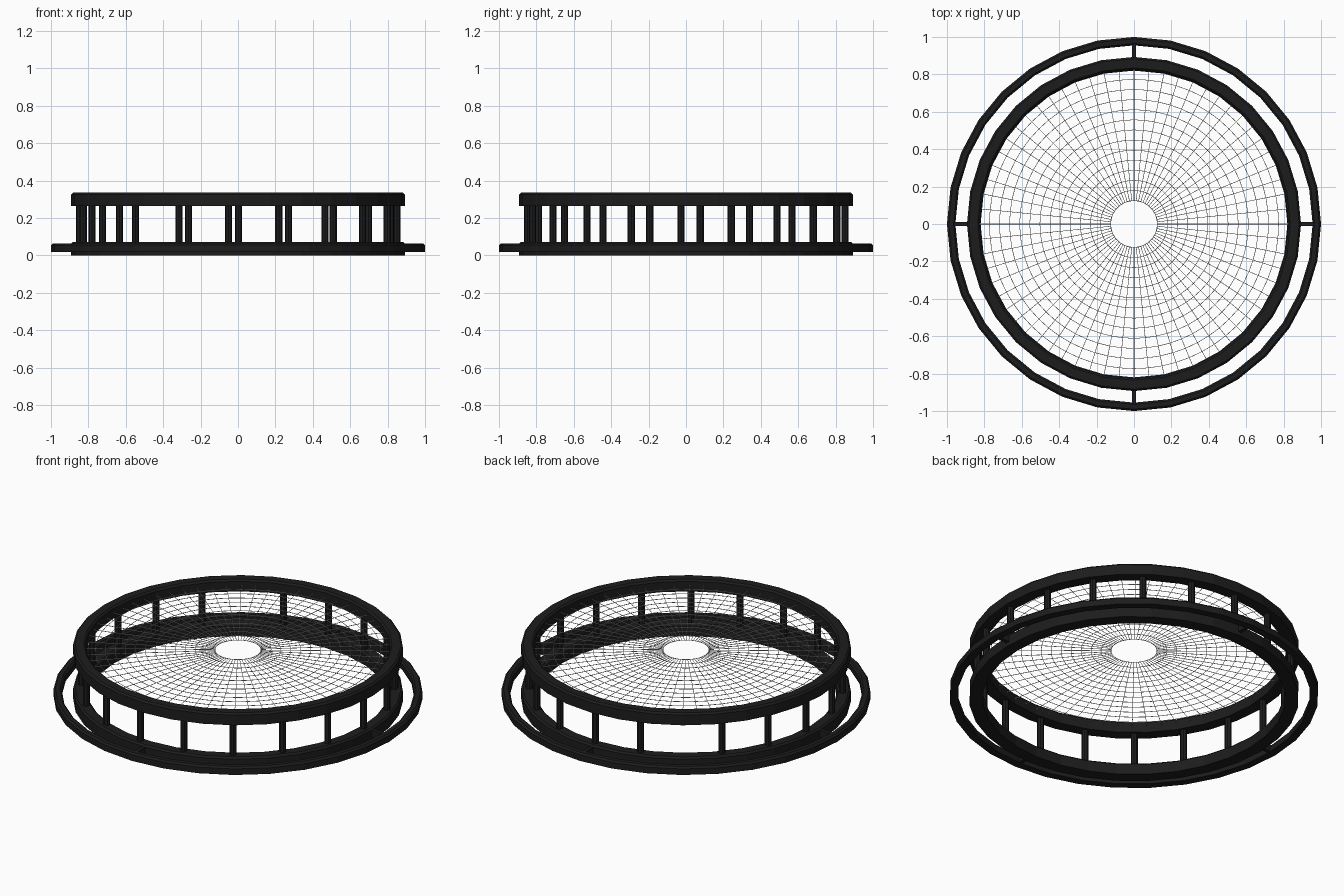
import bpy
import bmesh
from math import cos, sin, radians, tau

if "Cube" in bpy.data.objects:
    bpy.data.objects.remove(bpy.data.objects["Cube"], do_unlink=True)


def make_material(name, value):
    mat = bpy.data.materials.new(name)
    mat.use_nodes = True
    colour = (value, value, value, 1)
    mat.diffuse_color = colour
    mat.node_tree.nodes["Principled BSDF"].inputs["Base Color"].default_value = colour
    return mat


black = make_material("black_metal", 0.012)
white = make_material("white_cord", 0.8)
SEGMENTS = 32


def finish(name, bm, mat):
    bmesh.ops.recalc_face_normals(bm, faces=bm.faces)
    mesh = bpy.data.meshes.new(name)
    bm.to_mesh(mesh)
    bm.free()
    mesh.materials.append(mat)
    obj = bpy.data.objects.new(name, mesh)
    bpy.context.collection.objects.link(obj)
    return obj


def lathe(name, profile, mat, count, closed=True):
    """Sweep (radius, height) points around the z axis."""
    bm = bmesh.new()
    loops = []
    for i in range(count):
        a = tau * i / count
        loops.append([bm.verts.new((r * cos(a), r * sin(a), z)) for r, z in profile])
    n = len(profile)
    for i in range(count):
        p, q = loops[i], loops[(i + 1) % count]
        for j in range(n if closed else n - 1):
            k = (j + 1) % n
            bm.faces.new((p[j], q[j], q[k], p[k]))
    return finish(name, bm, mat)


def rail(name, inner, outer, low, high, bevel):
    """Hoop with softened upper edges."""
    profile = [(inner, low), (outer, low), (outer, high - bevel),
               (outer - bevel, high), (inner + bevel, high), (inner, high - bevel)]
    return lathe(name, profile, black, SEGMENTS)


# Hoops
rail("top_rail", 0.825, 0.893, 0.265, 0.335, 0.01)
rail("base_ring", 0.82, 0.893, 0.0, 0.072, 0.01)
rail("outer_ring", 0.955, 1.0, 0.018, 0.064, 0.01)

# Evenly spaced posts, leaving one wider opening
for i in range(19):
    a = radians(138.2 + i * 330 / 18)
    bm = bmesh.new()
    bmesh.ops.create_cone(bm, cap_ends=True, segments=8, radius1=0.019,
                          radius2=0.019, depth=0.22)
    bmesh.ops.translate(bm, verts=bm.verts, vec=(0.85 * cos(a), 0.85 * sin(a), 0.17))
    finish(f"post_{i + 1}", bm, black)

# Short arms joining the outer ring to the base
for i in range(4):
    bm = bmesh.new()
    bmesh.ops.create_cube(bm, size=1)
    bmesh.ops.scale(bm, verts=bm.verts, vec=(0.1, 0.022, 0.04))
    arm = finish(f"outer_arm_{i + 1}", bm, black)
    a = tau * i / 4
    arm.location = (0.925 * cos(a), 0.925 * sin(a), 0.042)
    arm.rotation_euler.z = a

# Corded net with a round central opening
steps = 13
rings = [(0.125 + (0.827 - 0.125) * i / steps, 0.3) for i in range(steps + 1)]
net = lathe("cord_net", rings, white, SEGMENTS * 2, closed=False)
cords = net.modifiers.new("cords", "WIREFRAME")
cords.thickness = 0.004
cords.use_even_offset = False
cords.use_boundary = True
